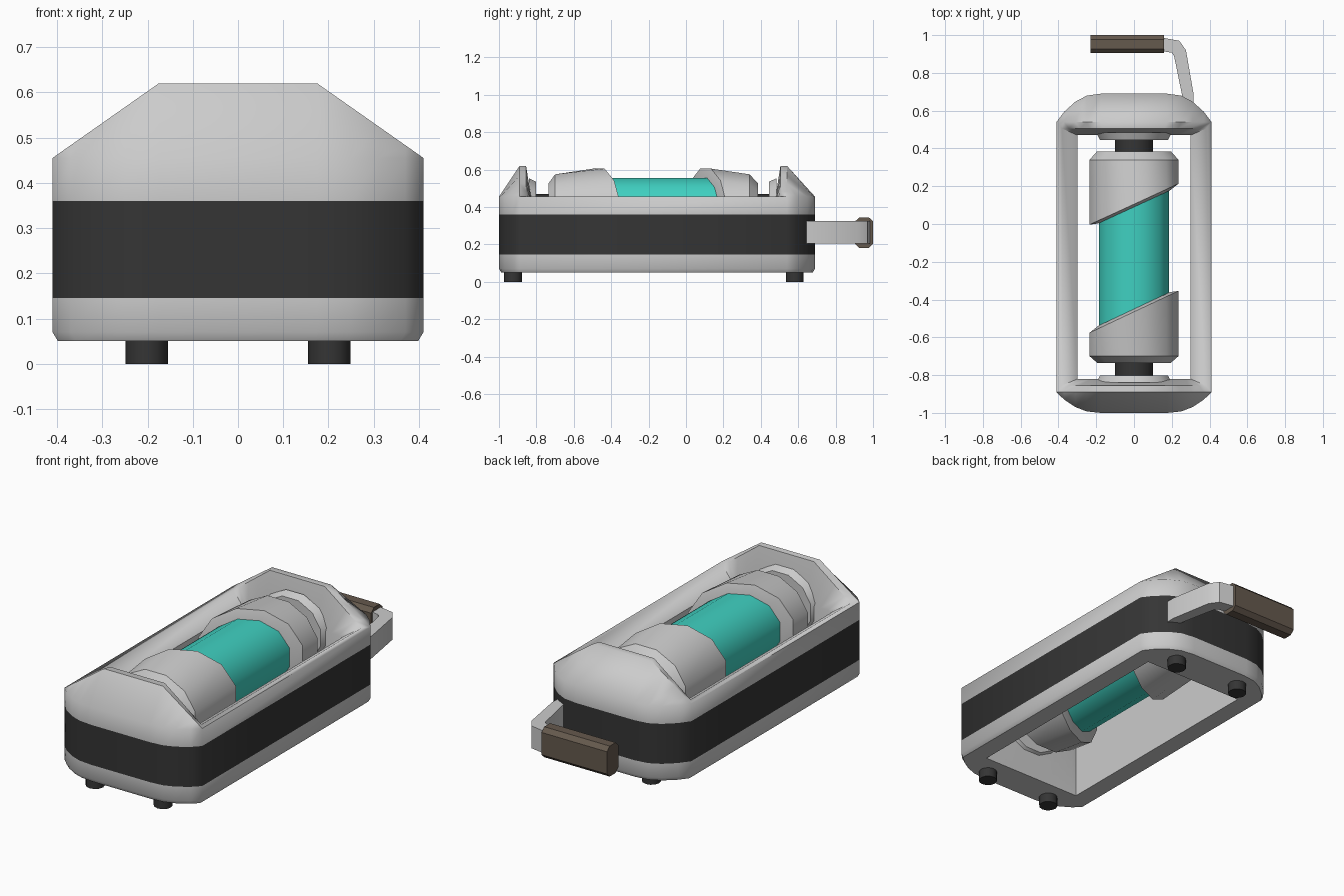
import bpy, bmesh, math

if "Cube" in bpy.data.objects:
    bpy.data.objects.remove(bpy.data.objects["Cube"])

AXIS_Z = 0.37


def material(name, rgb):
    m = bpy.data.materials.new(name)
    m.diffuse_color = (*rgb, 1)
    m.use_nodes = True
    m.node_tree.nodes["Principled BSDF"].inputs["Base Color"].default_value = m.diffuse_color
    return m


GREY = material("grey", (0.6, 0.6, 0.6))
DARK = material("dark", (0.035, 0.035, 0.035))
TEAL = material("teal", (0.05, 0.63, 0.53))
BROWN = material("brown", (0.13, 0.10, 0.075))


def loft(name, rings, mats, ring_loop=False, dark_strip=None, angle=35):
    """Skin closed rings of points; cap the ends unless the rings form a loop."""
    bm = bmesh.new()
    vs = [[bm.verts.new(p) for p in ring] for ring in rings]
    n = len(vs[0])
    count = len(vs) if ring_loop else len(vs) - 1
    for i in range(count):
        a, b = vs[i], vs[(i + 1) % len(vs)]
        for j in range(n):
            k = (j + 1) % n
            f = bm.faces.new((a[j], a[k], b[k], b[j]))
            f.material_index = int(i == dark_strip)
    if not ring_loop:
        bm.faces.new(vs[0])
        bm.faces.new(vs[-1])
    bmesh.ops.remove_doubles(bm, verts=bm.verts, dist=1e-4)
    bmesh.ops.recalc_face_normals(bm, faces=bm.faces)
    me = bpy.data.meshes.new(name)
    bm.to_mesh(me)
    bm.free()
    for m in mats:
        me.materials.append(m)
    ob = bpy.data.objects.new(name, me)
    bpy.context.collection.objects.link(ob)
    bpy.ops.object.select_all(action='DESELECT')
    ob.select_set(True)
    bpy.context.view_layer.objects.active = ob
    bpy.ops.object.shade_smooth_by_angle(angle=math.radians(angle))
    return ob


def ring_y(y, r, slope=0.0, zscale=1.0, n=12):
    """Flat-topped polygon ring about the long axis, optionally cut at a slant."""
    big = r / math.cos(math.pi / n)
    pts = []
    for i in range(n):
        a = 2 * math.pi * (i + 0.5) / n
        x = big * math.cos(a)
        pts.append((x, y + slope * x, AXIS_Z + zscale * big * math.sin(a)))
    return pts


# Body: open frame with curved ends, dark middle band and raised end humps
CURVE = [(0.41, 0), (0.37, 0.36), (0.31, 0.72), (0.25, 0.93), (0.175, 1)]
CURVE += [(-x, f) for x, f in reversed(CURVE)]
ENDS = [(1, 0.54, 0.15, 0.47), (-1, -0.89, 0.11, -0.82)]


def body_ring(fn):
    pts = []
    for s, yc, depth, yin in ENDS:
        for x, f in CURVE:
            pts.append(fn(s * x, s, f, yc, depth, yin))
    return pts


def outer(z, inset=0.0):
    return body_ring(lambda x, s, f, yc, d, yi:
                     (x * (1 - inset / 0.41), yc + s * (f * d - inset * f), z))


def inner(z):
    return body_ring(lambda x, s, f, yc, d, yi: (x * 0.73, yi, z))


def ridge(scale, back):
    return body_ring(lambda x, s, f, yc, d, yi:
                     (x * scale, yc - s * back,
                      0.455 + 0.165 * (0.41 - abs(x)) / 0.235))


loft("body_frame",
     [inner(0.05), outer(0.05, 0.012), outer(0.07), outer(0.145), outer(0.36),
      outer(0.455), ridge(1, 0), ridge(0.93, 0.035), inner(0.40)],
     [GREY, DARK], ring_loop=True, dark_strip=3, angle=50)

# Feet
for sx, label_x in ((-1, "left"), (1, "right")):
    for y, label_y in ((-0.925, "front"), (0.582, "back")):
        rings = [[(sx * 0.202 + 0.047 * math.cos(i * math.pi / 6),
                   y + 0.047 * math.sin(i * math.pi / 6), z) for i in range(12)]
                 for z in (0, 0.055)]
        loft(f"foot_{label_y}_{label_x}", rings, [DARK])

# Glowing core and the dark axle stubs
loft("core_tube", [ring_y(-0.62, 0.185), ring_y(0.27, 0.185)], [TEAL])
loft("front_axle", [ring_y(-0.83, 0.1), ring_y(-0.72, 0.1)], [DARK])
loft("back_axle", [ring_y(0.37, 0.1), ring_y(0.48, 0.1)], [DARK])

# Slant-cut sleeves at each end of the core
loft("front_sleeve",
     [ring_y(-0.735, 0.195, zscale=0.8), ring_y(-0.70, 0.235, zscale=0.87),
      ring_y(-0.465, 0.235, 0.47), ring_y(-0.45, 0.19, 0.47)], [GREY])
loft("back_sleeve",
     [ring_y(0.09, 0.19, 0.46), ring_y(0.105, 0.235, 0.46),
      ring_y(0.34, 0.235, zscale=0.87), ring_y(0.385, 0.195, zscale=0.8)], [GREY])

# Tapered bearing plates on the inner end walls
loft("front_bearing", [ring_y(-0.84, 0.2, zscale=0.92),
                       ring_y(-0.803, 0.18, zscale=0.92)], [GREY])
loft("back_bearing", [ring_y(0.445, 0.18, zscale=0.92),
                      ring_y(0.485, 0.2, zscale=0.92)], [GREY])

# Crank arm: flat strip swept along outer and inner edge points
ARM = [((0.315, 0.63), (0.255, 0.63)), ((0.315, 0.69), (0.255, 0.68)),
       ((0.275, 0.92), (0.212, 0.89)), ((0.24, 0.97), (0.20, 0.907)),
       ((0.14, 0.988), (0.14, 0.917))]
loft("crank_arm", [[(*o, 0.205), (*o, 0.325), (*i, 0.325), (*i, 0.205)]
                   for o, i in ARM], [GREY])

# Crank grip: bevelled bar
GRIP = [(0.048, 0.06), (0.025, 0.082), (-0.025, 0.082), (-0.048, 0.06)]
GRIP += [(-y, -z) for y, z in GRIP]
loft("crank_grip", [[(x, 0.952 + y, 0.263 + z) for y, z in GRIP]
                    for x in (-0.23, 0.16)], [BROWN])
